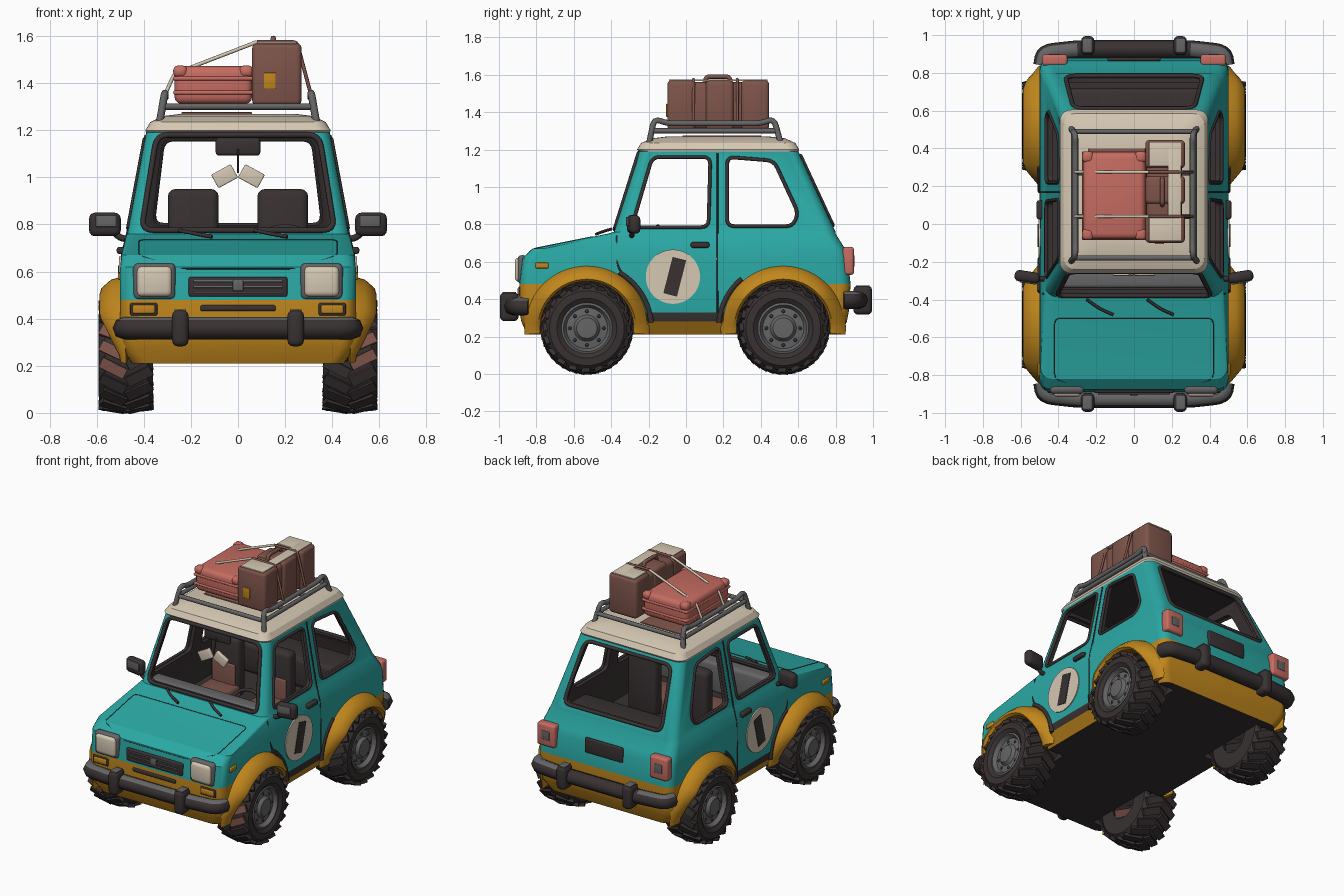
import bpy, bmesh, math
from math import pi, sin, cos, radians
from mathutils import Matrix, Vector, Euler

if "Cube" in bpy.data.objects:
    bpy.data.objects.remove(bpy.data.objects["Cube"])


def material(name, *rgb):
    m = bpy.data.materials.new(name)
    m.use_nodes = True
    m.diffuse_color = (*rgb, 1)
    m.node_tree.nodes["Principled BSDF"].inputs["Base Color"].default_value = (*rgb, 1)
    return m


teal = material("teal_paint", .024, .4, .38)
ochre = material("ochre_paint", .53, .24, .012)
cream = material("cream", .67, .58, .45)
dark = material("dark_rubber", .04, .031, .032)
grey = material("grey_metal", .13, .13, .135)
brown = material("brown_leather", .21, .09, .07)
salmon = material("salmon", .56, .15, .12)
SIDES = ((1, "left"), (-1, "right"))


def select(ob):
    bpy.ops.object.select_all(action="DESELECT")
    ob.select_set(True)
    bpy.context.view_layer.objects.active = ob


def finish(name, bm, *mats, angle=35):
    bmesh.ops.recalc_face_normals(bm, faces=bm.faces)
    me = bpy.data.meshes.new(name)
    bm.to_mesh(me)
    bm.free()
    for m in mats:
        me.materials.append(m)
    ob = bpy.data.objects.new(name, me)
    bpy.context.collection.objects.link(ob)
    select(ob)
    bpy.ops.object.shade_smooth_by_angle(angle=radians(angle))
    return ob


def box(name, loc, size, mat, bevel=.01, rot=(0, 0, 0)):
    bm = bmesh.new()
    bmesh.ops.create_cube(bm, size=1, matrix=Matrix.Diagonal((*size, 1)))
    if bevel:
        bmesh.ops.bevel(bm, geom=bm.edges[:], offset=bevel, segments=3, profile=.5, affect="EDGES")
    bm.transform(Matrix.Translation(loc) @ Euler(rot).to_matrix().to_4x4())
    return finish(name, bm, mat)


def rounded(pts, r, closed=True):
    pts, out = [Vector(p) for p in pts], []
    for i, p in enumerate(pts):
        if not closed and i in (0, len(pts) - 1):
            out.append(p)
            continue
        a, c = pts[i - 1] - p, pts[(i + 1) % len(pts)] - p
        a, c = (p + d.normalized() * min(r, d.length * .45) for d in (a, c))
        out += [a * (1 - t) ** 2 + p * 2 * t * (1 - t) + c * t * t for t in (0, .25, .5, .75, 1)]
    return out


def tube(name, pts, radius, mat, bend=.04, closed=False):
    pts = rounded(pts, bend, closed)
    cu = bpy.data.curves.new(name, "CURVE")
    cu.dimensions, cu.bevel_depth, cu.bevel_resolution, cu.use_fill_caps = "3D", radius, 2, True
    sp = cu.splines.new("POLY")
    sp.points.add(len(pts) - 1)
    for q, p in zip(sp.points, pts):
        q.co = (*p, 1)
    sp.use_cyclic_u = closed
    cu.materials.append(mat)
    ob = bpy.data.objects.new(name, cu)
    bpy.context.collection.objects.link(ob)
    select(ob)
    bpy.ops.object.convert(target="MESH")
    bpy.ops.object.shade_smooth_by_angle(angle=radians(50))
    return bpy.context.object


def loft(levels, r):
    bm, rings = bmesh.new(), []
    for z, f, b, h in levels:
        corners = ((h - r, b - r), (r - h, b - r), (r - h, f + r), (h - r, f + r))
        rings.append([bm.verts.new((x + r * cos(a), y + r * sin(a), z))
                      for k, (x, y) in enumerate(corners) for a in [(k + j / 5) * pi / 2 for j in range(6)]])
    n = len(rings[0])
    for lo, hi in zip(rings, rings[1:]):
        for i in range(n):
            bm.faces.new((lo[i], lo[(i + 1) % n], hi[(i + 1) % n], hi[i]))
    bm.faces.new(rings[0][::-1])
    bm.faces.new(rings[-1])
    return bm


def prism(pts, place, lo, hi):
    bm = bmesh.new()
    a, b = ([bm.verts.new(place(u, z, d)) for u, z in pts] for d in (lo, hi))
    bm.faces.new(a)
    bm.faces.new(b)
    for i in range(len(a)):
        bm.faces.new((a[i - 1], a[i], b[i], b[i - 1]))
    return bm


def lathe(name, profile, centre, side, mat):
    bm, n = bmesh.new(), 48
    rows = [[bm.verts.new((side * x, centre[0] + r * cos(a), centre[1] + r * sin(a))) for x, r in profile]
            for a in [2 * pi * k / n for k in range(n + 1)]]
    for p, q in zip(rows, rows[1:]):
        for i in range(1, len(profile)):
            bm.faces.new((p[i - 1], p[i], q[i], q[i - 1]))
    bmesh.ops.remove_doubles(bm, verts=bm.verts, dist=.0005)
    return finish(name, bm, mat)


def arch(name, profile, centre, side, mat):
    # Flared lip that narrows towards both ends
    bm, rows = bmesh.new(), []
    for k in range(33):
        a = radians(-6 + 6 * k)
        flare = max(.25, min(1, .3 + 1.1 * sin(a)))
        rows.append([bm.verts.new((side * (.47 + x * flare), centre[0] + r * cos(a), centre[1] + r * sin(a)))
                     for x, r in profile])
    for p, q in zip(rows, rows[1:]):
        for i in range(len(profile)):
            bm.faces.new((p[i - 1], p[i], q[i], q[i - 1]))
    bm.faces.new(rows[0])
    bm.faces.new(rows[-1])
    finish(name, bm, mat)


# Body: stacked rounded rectangles as (height, front, back, half width)
LEVELS = [(.21, -.85, .83, .45), (.28, -.88, .86, .495), (.33, -.89, .87, .5), (.48, -.89, .88, .5),
          (.62, -.875, .865, .5), (.67, -.82, .85, .495), (.75, -.42, .8, .475), (.76, -.385, .8, .47),
          (1.19, -.25, .6, .39), (1.2, -.262, .605, .393), (1.235, -.24, .585, .372), (1.26, -.18, .53, .32),
          (1.27, -.1, .44, .24)]


def surf(z):
    for p, q in zip(LEVELS, LEVELS[1:]):
        if p[0] <= z <= q[0]:
            t = (z - p[0]) / (q[0] - p[0])
            return [u + (v - u) * t for u, v in zip(p[1:], q[1:])]


bm = loft(LEVELS, .06)
for y in (-.285, .275):
    bmesh.ops.bisect_plane(bm, geom=bm.verts[:] + bm.edges[:] + bm.faces[:], plane_co=(0, y, 0), plane_no=(0, 1, 0))
bm.normal_update()
for f in bm.faces:
    c = f.calc_center_median()
    door = abs(f.normal.x) > .5 and -.285 < c.y < .275
    if c.z > 1.19:
        f.material_index = 2
    elif f.normal.z < -.9 or (door and .28 < c.z < .33):
        f.material_index = 3
    elif c.z < .28 or (c.z < .48 and not door):
        f.material_index = 1
body = finish("body", bm, teal, ochre, cream, dark)


def cut(bm):
    for f in bm.faces:
        f.material_index = 3
    cutter = finish("cutter", bm, teal, ochre, cream, dark)
    cutter.hide_render = True
    mod = body.modifiers.new("cut", "BOOLEAN")
    mod.operation, mod.solver, mod.object = "DIFFERENCE", "EXACT", cutter
    select(body)
    bpy.ops.object.modifier_apply(modifier=mod.name)
    bpy.data.objects.remove(cutter)


# Hollow cabin, wheel wells and window openings with dark seals
WHEELS = ((-.53, "front"), (.52, "rear"))
cut(loft([(.54, -.35, .76, .44), (.76, -.35, .765, .435), (1.2, -.215, .565, .357)], .04))
for y, _ in WHEELS:
    circle = [(y + .255 * cos(k * pi / 24), .245 + .255 * sin(k * pi / 24)) for k in range(48)]
    for s, _ in SIDES:
        cut(prism(circle, lambda u, z, d: (d, u, z), s * .33, s * .7))
door_glass = rounded([(-.29, .785), (.12, .785), (.13, 1.16), (-.18, 1.16)], .04)
rear_glass = rounded([(.22, .79), (.57, .79), (.6, .86), (.47, 1.14), (.22, 1.16)], .04)
for w in (door_glass, rear_glass):
    cut(prism(w, lambda u, z, d: (d, u, z), -.7, .7))
    for s, side in SIDES:
        tube(side + "_window_seal", [(s * surf(z)[2], y, z) for y, z in w], .01, dark, .002, True)
screen = rounded([(-.41, .775), (.41, .775), (.345, 1.18), (-.345, 1.18)], .05)
back_glass = rounded([(-.365, .795), (.365, .795), (.32, 1.165), (-.32, 1.165)], .05)
for w, lo, hi, k, name in ((screen, -.6, -.1, 0, "windscreen_seal"), (back_glass, .5, 1, 1, "back_window_seal")):
    cut(prism(w, lambda u, z, d: (u, d, z), lo, hi))
    tube(name, [(x, surf(z)[k], z) for x, z in w], .012, dark, .002, True)
select(body)
bpy.ops.object.shade_smooth_by_angle(angle=radians(30))

# Wheels, arches and side details
TYRE = [(.36, .1), (.36, .2), (.385, .225), (.475, .236), (.565, .225), (.59, .2), (.592, .16), (.575, .135), (.56, .13)]
RIM = [(.54, .14), (.575, .138), (.58, .125), (.555, .11), (.56, .07), (.58, .055), (.585, 0)]
ARCH = [(0, .25), (.1, .25), (.117, .262), (.11, .285), (.07, .32), (.02, .335)]
for s, side in SIDES:
    for y, end in WHEELS:
        name = end + "_" + side
        lathe(name + "_tyre", TYRE, (y, .245), s, dark)
        lathe(name + "_rim", RIM, (y, .245), s, grey)
        arch(name + "_arch", ARCH, (y, .245), s, ochre)
        bm = bmesh.new()
        for k in range(20):
            for e in (-1, 1):
                spin = Matrix.Rotation((k + e / 4) * pi / 10, 4, "X")
                place = Matrix.Translation((s * .475, y, .245)) @ spin @ Matrix.Translation((e * .055, 0, .229))
                turn = Matrix.Rotation(e * .45, 4, "Z") @ Matrix.Rotation(e * .12, 4, "Y")
                bmesh.ops.create_cube(bm, size=1, matrix=place @ turn @ Matrix.Diagonal((.115, .046, .022, 1)))
        # Muddy outer treads at the front
        for f in bm.faces:
            c = f.calc_center_median()
            if end == "front" and .49 < abs(c.x) < .57 and c.y < y and .16 < c.z < .36:
                f.material_index = 1
        finish(name + "_tread", bm, dark, brown)
        bm = bmesh.new()
        for k in range(8):
            a = k * pi / 4
            spot = Matrix.Translation((s * .555, y + .09 * cos(a), .245 + .09 * sin(a)))
            bmesh.ops.create_icosphere(bm, subdivisions=2, radius=.01, matrix=spot)
        finish(name + "_wheel_holes", bm, dark)
        a0, a1 = (5, 60) if end == "front" else (175, 130)
        arc = [radians(a0 + (a1 - a0) * k / 8) for k in range(9)]
        tube(name + "_arch_trim", [(s * .497, y + .345 * cos(a), .245 + .345 * sin(a)) for a in arc], .014, dark, .01)
    seam = [(-.37, .74), (-.37, .58), (-.3, .48)]
    for label, line in (("front", seam), ("rear", [(.168, 1.18), (.168, .76), (.168, .66), (.168, .33)])):
        tube(f"{side}_door_seam_{label}", [(s * surf(z)[2], y, z) for y, z in line], .005, dark)
    box(side + "_door_handle", (s * .495, .075, .69), (.04, .1, .03), dark)
    box(side + "_marker_lamp", (s * .5, -.77, .58), (.02, .07, .03), ochre, .006)
    lathe(side + "_roundel", [(.49, .145), (.506, .145), (.506, 0)], (-.07, .52), s, cream)
    box(side + "_roundel_mark", (s * .506, -.06, .52), (.008, .075, .2), dark, 0, (-.25, 0, 0))
    tube(side + "_mirror_arm", [(s * .46, -.29, .74), (s * .5, -.29, .74), (s * .55, -.28, .79)], .014, dark)
    box(side + "_mirror", (s * .565, -.28, .8), (.135, .06, .1), dark, .025, (0, 0, s * .15))
    box(side + "_mirror_cap", (s * .56, -.311, .815), (.09, .008, .05), grey, .003, (0, 0, s * .15))
    # Lamps and wipers
    box(side + "_headlight_rim", (s * .355, -.875, .558), (.18, .05, .155), grey, .022)
    box(side + "_headlight", (s * .355, -.89, .558), (.15, .05, .13), cream, .022)
    box(side + "_indicator_rim", (s * .4, -.888, .44), (.115, .016, .055), dark, .007)
    box(side + "_indicator", (s * .4, -.892, .44), (.095, .02, .038), ochre, .008)
    box(side + "_tail_lamp", (s * .42, .868, .605), (.135, .06, .15), salmon, .015)
    box(side + "_tail_lens", (s * .42, .896, .605), (.06, .01, .06), grey, .004)
    wiper = s * .16 - .02
    tube(side + "_wiper", [(wiper - .07, -.4, .775), (wiper, -.45, .76), (wiper + .07, -.48, .748)], .008, dark)

# Bonnet seam, grille, plates and bumpers
hood = [(-.42, -.5, .734), (.42, -.5, .734), (.42, -.82, .67), (.25, -.875, .612), (-.25, -.875, .612), (-.42, -.82, .67)]
tube("bonnet_seam", hood, .0025, dark, .03, True)
box("grille", (0, -.88, .535), (.42, .03, .085), dark)
for z in (.51, .535, .56):
    box("grille_bar", (0, -.897, z), (.38, .01, .008), grey, .002)
box("grille_plate", (0, -.9, .54), (.045, .015, .045), grey, .005)
box("lower_intake", (0, -.89, .445), (.32, .02, .025), dark, .008)
box("rear_plate_panel", (0, .872, .61), (.28, .02, .1), dark, .008)
for e, z, end in ((-1, .36, "front"), (1, .395, "rear")):
    path = [(-.485, .84), (-.475, .905), (-.3, .925), (.3, .925), (.475, .905), (.485, .84)]
    bumper = tube(end + "_bumper", [(x, e * y, z) for x, y in path], .048, dark, .05)
    # Worn grey upper face
    bumper.data.materials.append(grey)
    for p in bumper.data.polygons:
        p.material_index = int(p.normal.z > .8 and (end == "front" or abs(p.center.x) > .3))
    for s, side in SIDES:
        box(f"{end}_{side}_overrider", (s * .245, e * .945, z), (.07, .1, .155), dark, .025)
        box(f"{end}_{side}_overrider_cap", (s * .245, e * .945, z + .075), (.05, .07, .009), grey, .003)

# Interior
box("dashboard", (0, -.29, .68), (.86, .1, .2), grey, .02)
box("rear_bench", (0, .6, .64), (.84, .24, .2), dark, .03)
for s, side in SIDES:
    box(side + "_seat_back", (s * .19, .165, .75), (.215, .09, .4), dark, .03)
    box(side + "_seat_panel", (s * .19, .12, .665), (.17, .02, .22), brown, .008)
    box(side + "_seat_cushion", (s * .19, .02, .59), (.22, .28, .1), brown, .03)
    box(side + "_hanging_cube", (s * .057, -.262, 1.005), (.095, .025, .065), cream, .006, (0, s * .5, 0))
ring = [(.2 + .095 * cos(k * pi / 12), -.2 + .05 * sin(k * pi / 12), .74 + .05 * sin(k * pi / 12)) for k in range(24)]
tube("steering_wheel", ring, .011, dark, .005, True)
tube("steering_column", [(.2, -.2, .74), (.2, -.27, .7)], .02, dark)
box("cabin_mirror", (0, -.215, 1.13), (.19, .03, .075), dark, .014)
tube("mirror_cord", [(0, -.23, 1.12), (0, -.26, 1.02)], .004, dark)

# Roof rack
for s, side in SIDES:
    tube(side + "_rack_hoop", [(s * x, y, z) for x, y, z in ((.335, -.2, 1.22), (.31, -.17, 1.365), (.31, -.1, 1.34),
         (.31, .4, 1.34), (.31, .47, 1.365), (.335, .51, 1.22))], .016, grey)
    tube(side + "_rack_rail", [(s * .32, -.19, 1.3), (s * .32, .5, 1.3)], .014, grey)
for y in (-.18, .04, .27, .49):
    tube("rack_crossbar", [(-.32, y, 1.3), (.32, y, 1.3)], .014, grey)

# Luggage with straps and ropes
box("luggage_mat", (-.09, .19, 1.272), (.3, .42, .009), brown, .003)
box("wide_case", (-.105, .15, 1.392), (.33, .46, .16), salmon, .03)
for z in (1.36, 1.42):
    box("wide_case_rib", (-.105, .15, z), (.34, .47, .018), salmon, .008)
for x in (-.245, .035):
    for y in (-.055, .355):
        box("wide_case_corner", (x, y, 1.45), (.06, .06, .05), salmon, .02)
box("tall_case", (.16, .17, 1.435), (.19, .54, .25), brown, .03)
for y in (-.025, .18, .37):
    box("tall_case_rib", (.165, y, 1.437), (.21, .15, .265), brown, .022)
box("tall_case_front_patch", (.165, -.025, 1.571), (.17, .13, .009), cream, .003)
box("tall_case_side_patch", (.215, .175, 1.571), (.07, .46, .009), cream, .003)
box("tall_case_rear_patch", (.165, .37, 1.571), (.17, .13, .009), cream, .003)
box("case_buckle", (.135, -.102, 1.41), (.05, .008, .07), ochre, .003)
tube("case_handle", [(.15, .1, 1.56), (.15, .11, 1.59), (.15, .23, 1.59), (.15, .24, 1.56)], .012, brown, .02)
for y in (.04, .275):
    tube("rope", [(-.315, y, 1.34), (-.27, y, 1.44), (.08, y, 1.575)], .008, cream, .02)
    tube("strap", [(.08, y, 1.575), (.25, y, 1.575), (.31, y, 1.35)], .008, brown, .02)
